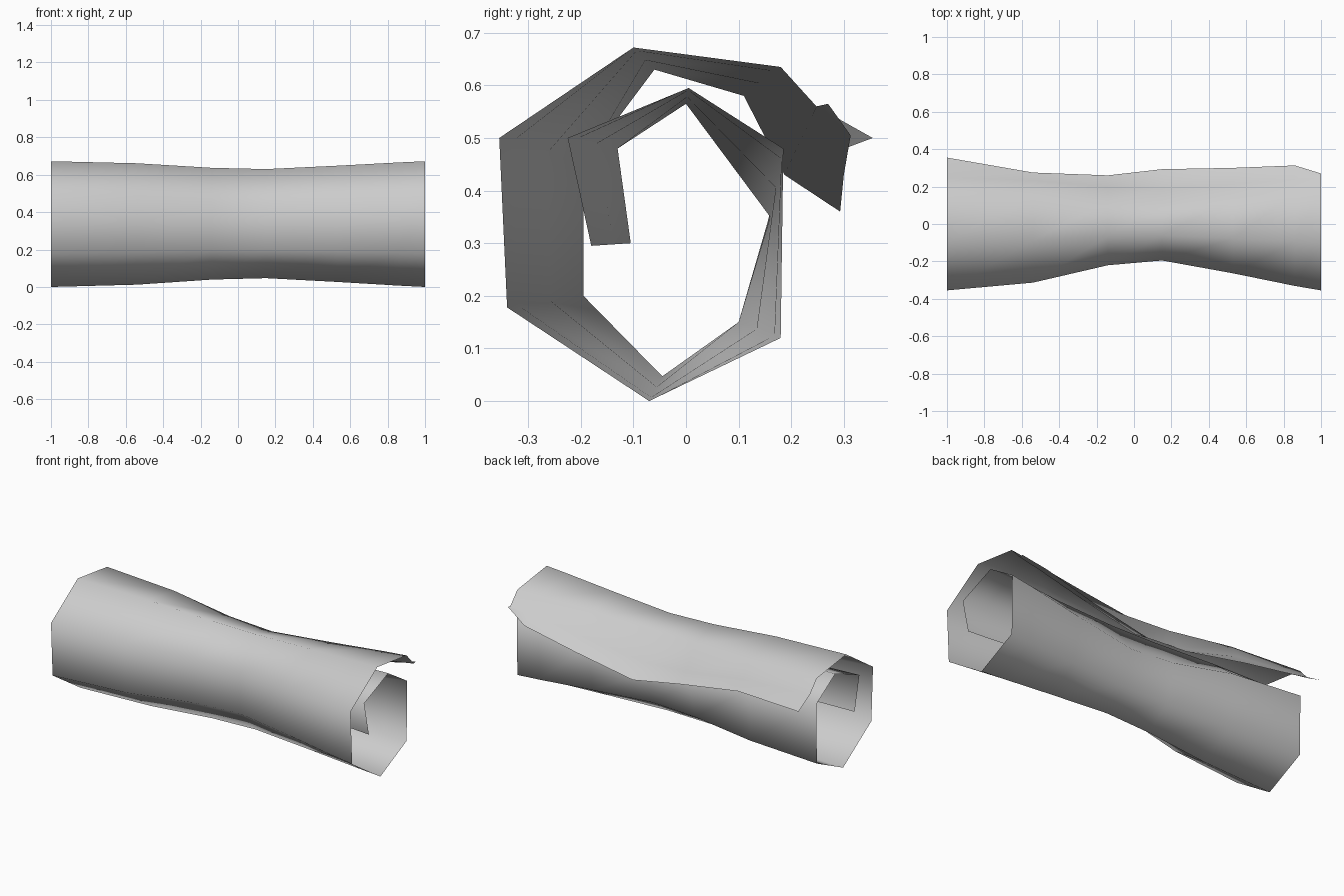
import bpy, bmesh

if "Cube" in bpy.data.objects:
    bpy.data.objects.remove(bpy.data.objects["Cube"])

# Spiral cross-section (y, z), inner edge to outer flap: at the flared ends and at the waist
END = [(-.18, .295), (-.225, .50), (.005, .595), (.185, .48), (.18, .12), (-.07, 0),
       (-.34, .178), (-.355, .50), (-.10, .672), (.18, .635), (.248, .56)]
WAIST = [(-.105, .30), (-.13, .48), (.0, .565), (.16, .35), (.10, .15), (-.045, .047),
         (-.195, .20), (-.195, .45), (-.06, .63), (.11, .58), (.187, .43)]

# Stations along the roll: x, waist amount, loose flap edge (y, z)
STATIONS = [(-1.0, 0.0, .355, .50), (-.54, .26, .275, .47), (-.14, .84, .26, .40),
            (.15, 1.0, .293, .36), (.53, .57, .30, .43), (.86, .15, .313, .505),
            (1.0, 0.0, .27, .565)]


def section(bm, x, w, fy, fz):
    pts = [(a[0] + (b[0] - a[0]) * w, a[1] + (b[1] - a[1]) * w)
           for a, b in zip(END, WAIST)]
    return [bm.verts.new((x, y, z)) for y, z in pts + [(fy, fz)]]


# Rolled sheet: loft the open spiral through all stations
bm = bmesh.new()
rows = [section(bm, *s) for s in STATIONS]
for r0, r1 in zip(rows, rows[1:]):
    for i in range(len(r0) - 1):
        bm.faces.new((r0[i], r0[i + 1], r1[i + 1], r1[i]))
for f in bm.faces:
    f.smooth = True
# make the outside of the roll the front side
bm.normal_update()
low = min(bm.faces, key=lambda f: f.calc_center_median().z)
if low.normal.z > 0:
    bmesh.ops.reverse_faces(bm, faces=bm.faces[:])
mesh = bpy.data.meshes.new("rolled_sheet")
bm.to_mesh(mesh)
bm.free()
sheet = bpy.data.objects.new("rolled_sheet", mesh)
bpy.context.collection.objects.link(sheet)
